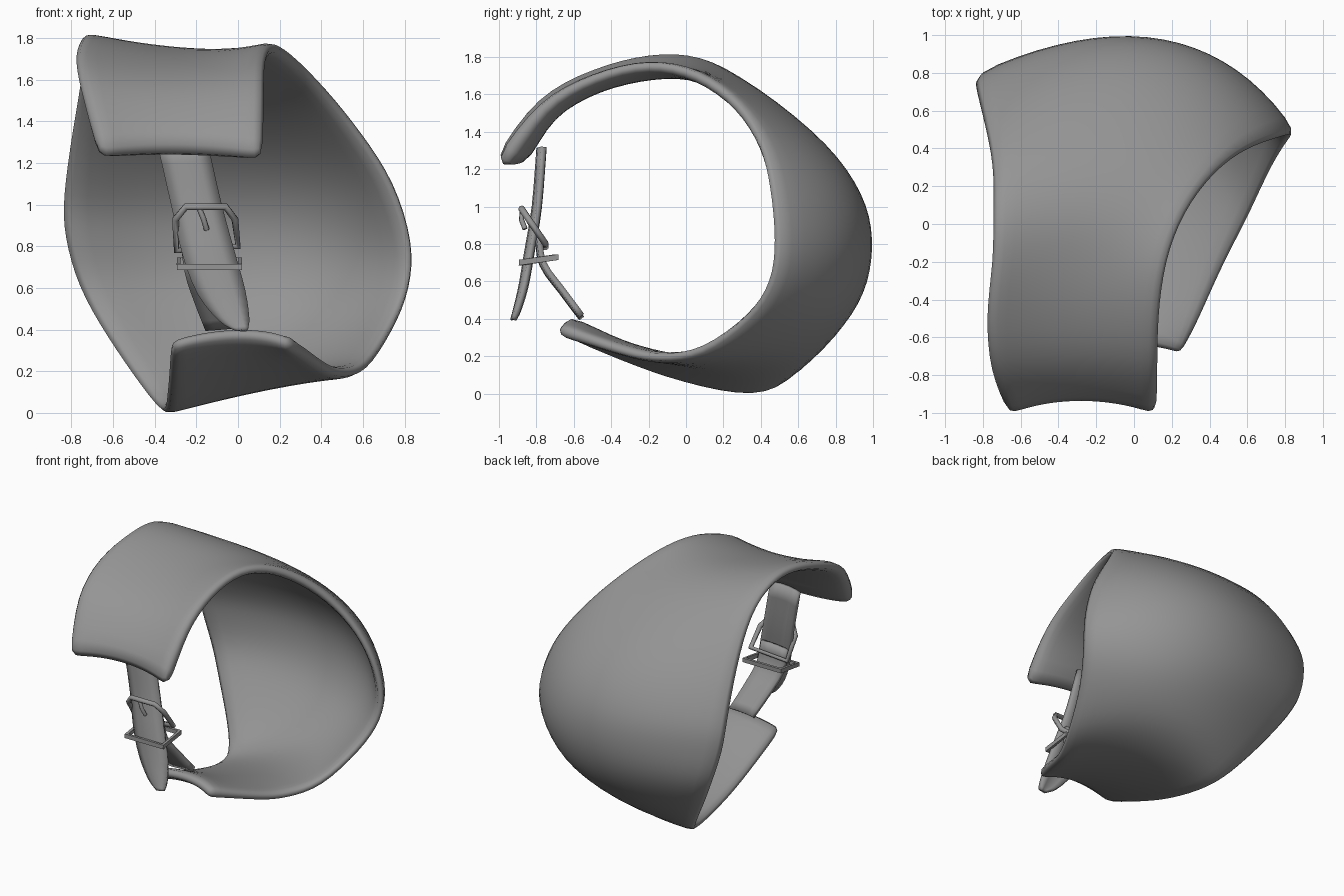
import bpy
import math
from mathutils import Vector

if "Cube" in bpy.data.objects:
    bpy.data.objects.remove(bpy.data.objects["Cube"])

grey = bpy.data.materials.new("plain_grey")
grey.diffuse_color = (0.3, 0.3, 0.3, 1)
grey.use_nodes = True
grey.node_tree.nodes["Principled BSDF"].inputs["Base Color"].default_value = grey.diffuse_color


def make_object(name, verts, faces):
    mesh = bpy.data.meshes.new(name)
    mesh.from_pydata(verts, [], faces)
    mesh.materials.append(grey)
    obj = bpy.data.objects.new(name, mesh)
    bpy.context.collection.objects.link(obj)
    return obj


def smooth(obj, angle):
    bpy.ops.object.select_all(action='DESELECT')
    obj.select_set(True)
    bpy.context.view_layer.objects.active = obj
    bpy.ops.object.shade_smooth_by_angle(angle=math.radians(angle))


def grid_faces(rows, cols):
    return [(i * cols + j, i * cols + j + 1, (i + 1) * cols + j + 1, (i + 1) * cols + j)
            for i in range(rows - 1) for j in range(cols - 1)]


def spline(points, steps):
    """Catmull-Rom samples through the points."""
    p = [Vector(q) for q in points]
    p = [2 * p[0] - p[1]] + p + [2 * p[-1] - p[-2]]
    out = []
    for i in range(1, len(p) - 2):
        a, b, c, d = p[i - 1:i + 3]
        for s in range(steps):
            t = s / steps
            out.append(0.5 * (2 * b + (c - a) * t + (2 * a - 5 * b + 4 * c - d) * t * t
                              + (3 * b - a - 3 * c + d) * t ** 3))
    return out + [p[-2]]


# Curved shell: left edge, crown and right edge at stations from the upper
# flap, over the top, around the back and under to the lower lip
left = [(-.66, -1.04, 1.25), (-.75, -.8, 1.58), (-.775, -.5, 1.745), (-.745, -.2, 1.825),
        (-.745, .07, 1.81), (-.755, .33, 1.66), (-.81, .57, 1.37), (-.855, .74, 1.06),
        (-.85, .79, .85), (-.78, .81, .6), (-.65, .72, .36), (-.46, .56, .09),
        (-.355, .36, -.02), (-.335, -.02, .05), (-.325, -.35, .17), (-.315, -.66, .3)]
crown = [(-.28, -.97, 1.28), (-.3, -.76, 1.54), (-.3, -.48, 1.68), (-.25, -.18, 1.745),
         (-.18, .1, 1.74), (-.08, .4, 1.61), (.01, .75, 1.33), (.1, .93, 1.07),
         (.15, .985, .83), (.18, .95, .59), (.21, .82, .37), (.2, .57, .17),
         (.12, .28, .1), (.08, -.05, .14), (.03, -.35, .22), (0, -.66, .35)]
right = [(.115, -1.04, 1.24), (.12, -.79, 1.56), (.125, -.5, 1.72), (.165, -.2, 1.79),
         (.27, .07, 1.73), (.44, .29, 1.56), (.615, .41, 1.35), (.77, .465, 1.11),
         (.86, .49, .82), (.845, .46, .59), (.76, .33, .39), (.63, .07, .2),
         (.51, -.15, .165), (.425, -.32, .19), (.325, -.54, .26), (.235, -.69, .3)]
# Padding depth grows toward the flap and the lip
depth = [.13, .09, .07, .065, .065, .07, .07, .07, .07, .07, .07, .065, .06, .06, .065, .08]
COLS, MAX = 11, .15
verts, weights = [], []
rows = list(zip(spline(left, 2), spline(crown, 2), spline(right, 2)))
for i, (a, m, b) in enumerate(rows):
    d = (depth[i // 2] + depth[(i + 1) // 2]) / 2
    for j in range(COLS):
        t = j / (COLS - 1)
        verts.append(a * (2 * (t - .5) * (t - 1)) + m * (4 * t * (1 - t)) + b * (t * (2 * t - 1)))
        weights.append((.06 + (d - .06) * (1 - .5 * abs(2 * t - 1) ** 4)) / MAX)
shell = make_object("curved_shell", verts, grid_faces(len(rows), COLS))
group = shell.vertex_groups.new(name="padding")
for i, w in enumerate(weights):
    group.add([i], w, 'REPLACE')
mod = shell.modifiers.new("thickness", 'SOLIDIFY')
mod.thickness, mod.offset = MAX, -1
mod.vertex_group = "padding"
mod = shell.modifiers.new("rounding", 'SUBSURF')
mod.levels = mod.render_levels = 1
smooth(shell, 180)


def strap(name, path, widths, bow):
    """Flat strap swept along a path with a width at each point."""
    pts = spline([(*p, w) for p, w in zip(path, widths)], 3)
    vs = []
    for x, y, z, w in pts:
        for s in (-.5, -.25, 0, .25, .5):
            vs.append((x + s * w, y + bow * 4 * s * s * w / .23, z + .08 * s * w))
    obj = make_object(name, vs, grid_faces(len(pts), 5))
    m = obj.modifiers.new("thickness", 'SOLIDIFY')
    m.thickness, m.offset = 0.03, 0
    smooth(obj, 40)


# Upper strap with a tapered tip, and the lower strap behind it
strap("upper_strap",
      [(-.27, -.785, 1.31), (-.2, -.81, 1.0), (-.14, -.85, .76), (-.08, -.88, .58),
       (-.02, -.91, .45), (.02, -.925, .395)],
      [.23, .23, .24, .22, .14, .05], .025)
strap("lower_strap",
      [(-.06, -.565, .41), (-.11, -.67, .55), (-.15, -.77, .69), (-.17, -.795, .85)],
      [.19, .2, .21, .21], .01)


def tube(name, points, radius, closed):
    """Metal wire along straight segments."""
    curve = bpy.data.curves.new(name, 'CURVE')
    curve.dimensions = '3D'
    curve.bevel_depth, curve.bevel_resolution = radius, 1
    curve.use_fill_caps = True
    sp = curve.splines.new('POLY')
    sp.points.add(len(points) - 1)
    for p, q in zip(sp.points, points):
        p.co = (*q, 1)
    sp.use_cyclic_u = closed
    curve.materials.append(grey)
    bpy.context.collection.objects.link(bpy.data.objects.new(name, curve))


# Buckle frame with clipped upper corners, and its prong
tube("buckle_frame",
     [(-.295, -.75, .78), (-.3, -.84, .93), (-.25, -.88, .99), (-.06, -.88, .99),
      (-.015, -.84, .93), (.0, -.75, .8)], .018, True)
tube("buckle_prong", [(-.185, -.875, .98), (-.165, -.88, .93), (-.15, -.86, .88)], .014, False)

# Rectangular keeper loop around both straps
outline = [(-.285, -.885), (.01, -.885), (.01, -.69), (-.285, -.69)]
kv = [(x, y, .715 + (y + .79) * .15 + dz) for dz in (-.015, .015) for x, y in outline]
keeper = make_object("strap_keeper", kv,
                     [(i, (i + 1) % 4, (i + 1) % 4 + 4, i + 4) for i in range(4)])
mod = keeper.modifiers.new("thickness", 'SOLIDIFY')
mod.thickness, mod.offset = 0.025, 0
